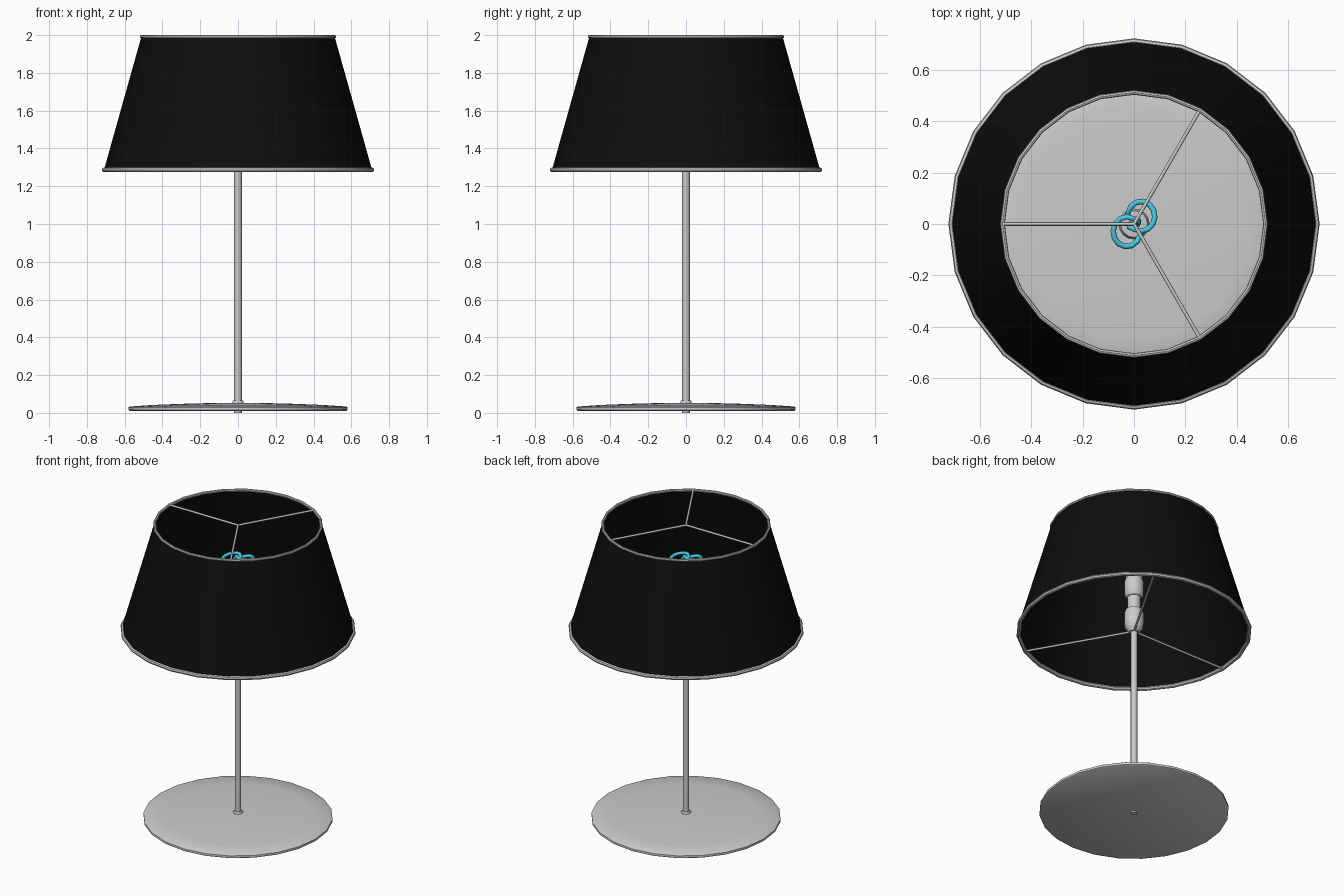
import bpy, bmesh, math
from mathutils import Vector

if "Cube" in bpy.data.objects:
    bpy.data.objects.remove(bpy.data.objects["Cube"])


def colour(name, rgb):
    m = bpy.data.materials.new(name)
    m.diffuse_color = (*rgb, 1)
    m.use_nodes = True
    m.node_tree.nodes["Principled BSDF"].inputs["Base Color"].default_value = m.diffuse_color
    return m


BLACK = colour("black_fabric", (0.004, 0.004, 0.004))
CYAN = colour("cyan_glass", (0.06, 0.6, 0.8))


def finish(name, bm, mat=None, angle=40):
    bmesh.ops.remove_doubles(bm, verts=bm.verts, dist=1e-5)
    bmesh.ops.recalc_face_normals(bm, faces=bm.faces)
    me = bpy.data.meshes.new(name)
    bm.to_mesh(me)
    bm.free()
    ob = bpy.data.objects.new(name, me)
    bpy.context.collection.objects.link(ob)
    if mat:
        me.materials.append(mat)
    bpy.ops.object.select_all(action='DESELECT')
    ob.select_set(True)
    bpy.context.view_layer.objects.active = ob
    bpy.ops.object.shade_smooth_by_angle(angle=math.radians(angle))
    return ob


def lathe(name, profile, sides=24, closed=False, mat=None):
    """Spin (radius, height) points around z."""
    bm = bmesh.new()
    vs = [bm.verts.new((r, 0, z)) for r, z in profile]
    pairs = list(zip(vs, vs[1:])) + ([(vs[-1], vs[0])] if closed else [])
    edges = [bm.edges.new(p) for p in pairs]
    bmesh.ops.spin(bm, geom=vs + edges, cent=(0, 0, 0), axis=(0, 0, 1),
                   angle=math.tau, steps=sides)
    return finish(name, bm, mat)


def ring(name, radius, z, thick):
    prof = [(radius + thick * math.cos(a), z + thick * math.sin(a))
            for a in (math.tau * i / 8 for i in range(8))]
    return lathe(name, prof, closed=True)


def rod(name, a, b, radius, sides=8):
    a, b = Vector(a), Vector(b)
    bm = bmesh.new()
    bmesh.ops.create_cone(bm, cap_ends=True, segments=sides, radius1=radius,
                          radius2=radius, depth=(b - a).length)
    ob = finish(name, bm, angle=50)
    ob.location = (a + b) / 2
    ob.rotation_euler = (b - a).to_track_quat('Z', 'Y').to_euler()
    return ob


# Base disc, shallow dome on top
lathe("base", [(0, 0.01), (0.572, 0.01), (0.58, 0.015), (0.58, 0.029),
               (0.572, 0.034), (0.45, 0.042), (0.3, 0.048),
               (0.15, 0.052), (0, 0.054)])
lathe("base_nut", [(0, 0), (0.02, 0), (0.02, 0.015), (0, 0.015)], 12)

# Pole and collar
lathe("pole_collar", [(0, 0.045), (0.03, 0.045), (0.03, 0.06),
                      (0.025, 0.066), (0, 0.066)], 16)
rod("pole", (0, 0, 0.05), (0, 0, 1.3), 0.02, 16)

# Shade: thin tapered wall with rings at both openings
lathe("shade", [(0.71, 1.285), (0.512, 1.99), (0.507, 1.99), (0.704, 1.285)],
      closed=True, mat=BLACK)
ring("shade_top_ring", 0.511, 1.991, 0.009)
ring("shade_bottom_ring", 0.708, 1.287, 0.013)

# Three spokes across each opening
for i in range(3):
    a = math.radians(60 + 120 * i)
    c, s = math.cos(a), math.sin(a)
    rod(f"top_spoke_{i}", (0, 0, 1.991), (0.51 * c, 0.51 * s, 1.991), 0.007)
    rod(f"bottom_spoke_{i}", (0, 0, 1.287), (0.705 * c, 0.705 * s, 1.287), 0.007)

# Lamp holder and bulb foot
lathe("socket", [(0, 1.28), (0.03, 1.28), (0.055, 1.31), (0.06, 1.34),
                 (0.06, 1.41), (0.052, 1.435), (0.04, 1.44), (0.04, 1.53),
                 (0, 1.53)], 16)
lathe("bulb_foot", [(0, 1.525), (0.045, 1.525), (0.058, 1.54), (0.06, 1.63),
                    (0.052, 1.655), (0, 1.66)], 16)

# Two curled glass tubes, one the half-turn copy of the other
curl = [(-0.03, 0.03, 1.64), (-0.03, 0.03, 1.71)]
for deg in range(170, -121, -29):
    t = (170 - deg) / 290
    a = math.radians(deg)
    curl.append((0.028 + 0.053 * math.cos(a), 0.03 + 0.058 * math.sin(a),
                 1.745 + 0.045 * t))
curl += [(-0.018, -0.012, 1.765), (-0.015, 0.0, 1.72), (-0.015, 0.0, 1.64)]
for i, sgn in enumerate((1, -1)):
    cu = bpy.data.curves.new(f"bulb_tube_{i}", 'CURVE')
    cu.dimensions = '3D'
    cu.bevel_depth = 0.011
    cu.bevel_resolution = 2
    cu.use_fill_caps = True
    sp = cu.splines.new('POLY')
    sp.points.add(len(curl) - 1)
    for p, (x, y, z) in zip(sp.points, curl):
        p.co = (x * sgn, y * sgn, z, 1)
    sp.use_smooth = True
    cu.materials.append(CYAN)
    bpy.context.collection.objects.link(bpy.data.objects.new(f"bulb_tube_{i}", cu))
